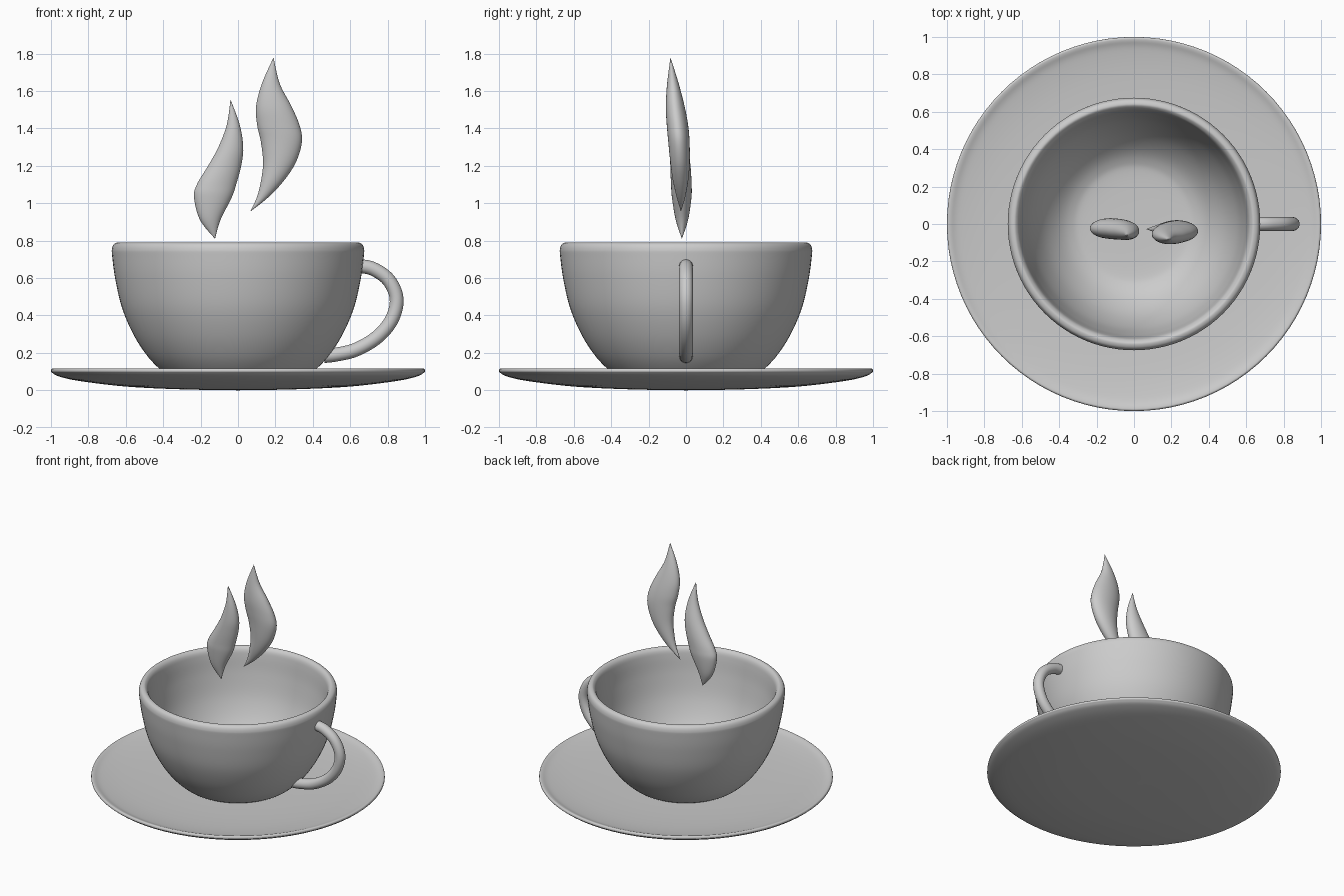
import bpy, bmesh, math
from mathutils import Vector

if "Cube" in bpy.data.objects:
    bpy.data.objects.remove(bpy.data.objects["Cube"])


def spline(points, n=6):
    """Catmull-Rom interpolation through tuples of any size."""
    p = [points[0]] + list(points) + [points[-1]]
    out = []
    for i in range(1, len(p) - 2):
        for k in range(n):
            t = k / n
            out.append(tuple(
                0.5 * (2*b + (c-a)*t + (2*a-5*b+4*c-d)*t*t + (3*b-a-3*c+d)*t**3)
                for a, b, c, d in zip(*p[i-1:i+3])))
    return out + [points[-1]]


def skin(name, rings, close_ends=False):
    """Bridge equal-length rings of points into a smooth surface."""
    bm = bmesh.new()
    rows = [[bm.verts.new(co) for co in ring] for ring in rings]
    n = len(rows[0])
    for a, b in zip(rows, rows[1:]):
        for i in range(n):
            j = (i + 1) % n
            bm.faces.new((a[i], a[j], b[j], b[i]))
    if close_ends:
        bm.faces.new(rows[0])
        bm.faces.new(rows[-1])
    bmesh.ops.remove_doubles(bm, verts=bm.verts, dist=1e-5)
    bmesh.ops.recalc_face_normals(bm, faces=bm.faces)
    mesh = bpy.data.meshes.new(name)
    bm.to_mesh(mesh)
    bm.free()
    obj = bpy.data.objects.new(name, mesh)
    bpy.context.collection.objects.link(obj)
    mesh.shade_smooth()
    return obj


def lathe(name, profile, sides=96):
    angles = [2 * math.pi * i / sides for i in range(sides)]
    return skin(name, [[(r * math.cos(a), r * math.sin(a), z) for a in angles]
                       for r, z in profile])


# Saucer: shallow dish with a thin rounded rim
lathe("saucer", spline([
    (0, 0), (0.3, 0.005), (0.6, 0.02), (0.85, 0.05), (0.96, 0.075),
    (0.995, 0.095), (1.0, 0.105), (0.995, 0.115), (0.98, 0.115),
    (0.93, 0.1), (0.8, 0.084), (0.6, 0.073), (0.36, 0.068), (0, 0.065)]))

# Cup: thick rounded bowl, outside, rim and inside
lathe("cup", spline([
    (0, 0.06), (0.3, 0.06), (0.36, 0.072), (0.42, 0.115), (0.49, 0.19),
    (0.56, 0.3), (0.62, 0.44), (0.657, 0.6), (0.673, 0.72), (0.674, 0.755),
    (0.664, 0.78), (0.645, 0.79), (0.63, 0.786), (0.615, 0.765),
    (0.606, 0.72), (0.59, 0.6), (0.555, 0.44), (0.495, 0.3), (0.42, 0.2),
    (0.34, 0.14), (0.25, 0.12), (0, 0.115)]))

# Handle: round tube swept along a curved path
path = [Vector((x, 0, z)) for x, z in spline([
    (0.64, 0.665), (0.72, 0.65), (0.805, 0.59), (0.848, 0.49),
    (0.823, 0.38), (0.745, 0.285), (0.63, 0.217), (0.52, 0.19), (0.46, 0.183)])]
rings = []
for i, c in enumerate(path):
    d = (path[min(i+1, len(path)-1)] - path[max(i-1, 0)]).normalized()
    side, up = Vector((0, 1, 0)), Vector((-d.z, 0, d.x))
    rings.append([c + 0.037 * (side * math.cos(a) + up * math.sin(a))
                  for a in [2 * math.pi * k / 24 for k in range(24)]])
skin("handle", rings, close_ends=True)


# Steam wisps: flattened ovals between a left and a right edge
def wisp(name, rows):
    rings = []
    for z, left, right, y, half in spline(rows):
        mid, w = (left + right) / 2, (right - left) / 2
        rings.append([(mid + w * math.cos(a), y + half * math.sin(a), z)
                      for a in [2 * math.pi * k / 32 for k in range(32)]])
    skin(name, rings)


# rows: z, left x, right x, centre y, half thickness
wisp("steam_left", [
    (0.81, -0.123, -0.123, -0.022, 0), (0.91, -0.203, -0.094, -0.022, 0.033),
    (1.03, -0.235, -0.034, -0.023, 0.052), (1.1, -0.22, -0.01, -0.025, 0.055),
    (1.2, -0.16, 0.017, -0.03, 0.054), (1.3, -0.105, 0.028, -0.038, 0.047),
    (1.42, -0.06, 0.009, -0.05, 0.028), (1.555, -0.04, -0.04, -0.062, 0)])
wisp("steam_right", [
    (0.955, 0.065, 0.065, -0.027, 0), (1.03, 0.1, 0.16, -0.027, 0.022),
    (1.12, 0.123, 0.245, -0.029, 0.041), (1.22, 0.134, 0.31, -0.032, 0.052),
    (1.33, 0.122, 0.342, -0.038, 0.057), (1.42, 0.102, 0.328, -0.046, 0.057),
    (1.52, 0.097, 0.285, -0.058, 0.05), (1.64, 0.128, 0.223, -0.07, 0.031),
    (1.78, 0.19, 0.19, -0.083, 0)])
